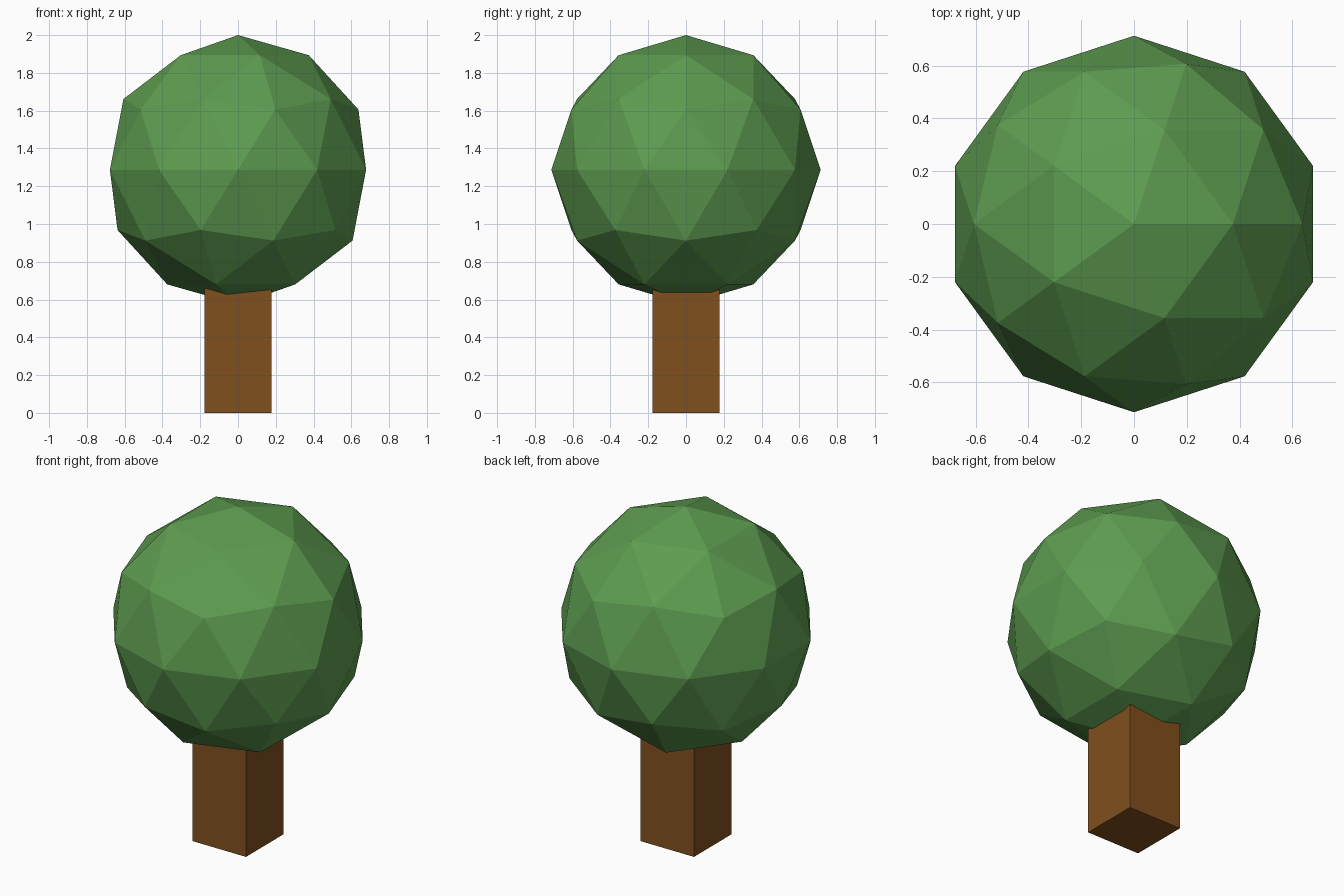
import bpy

if "Cube" in bpy.data.objects:
    bpy.data.objects.remove(bpy.data.objects["Cube"])


def paint(obj, name, color):
    mat = bpy.data.materials.new(name)
    mat.diffuse_color = color
    mat.use_nodes = True
    mat.node_tree.nodes["Principled BSDF"].inputs["Base Color"].default_value = mat.diffuse_color
    obj.data.materials.append(mat)


R = 0.713       # crown radius
W = R / 2       # trunk width
H = R           # trunk height, ends just inside the crown

# Trunk: square post standing on the ground
bpy.ops.mesh.primitive_cube_add(size=1, location=(0, 0, H / 2))
trunk = bpy.context.object
trunk.name = "trunk"
trunk.scale = (W, W, H)
bpy.ops.object.transform_apply(location=False, rotation=False, scale=True)
paint(trunk, "bark", (0.22, 0.08, 0.013, 1))

# Crown: flat-shaded low-poly ball of leaves
bpy.ops.mesh.primitive_ico_sphere_add(subdivisions=2, radius=R, location=(0, 0, 2 - R))
crown = bpy.context.object
crown.name = "crown"
paint(crown, "leaves", (0.11, 0.33, 0.08, 1))
